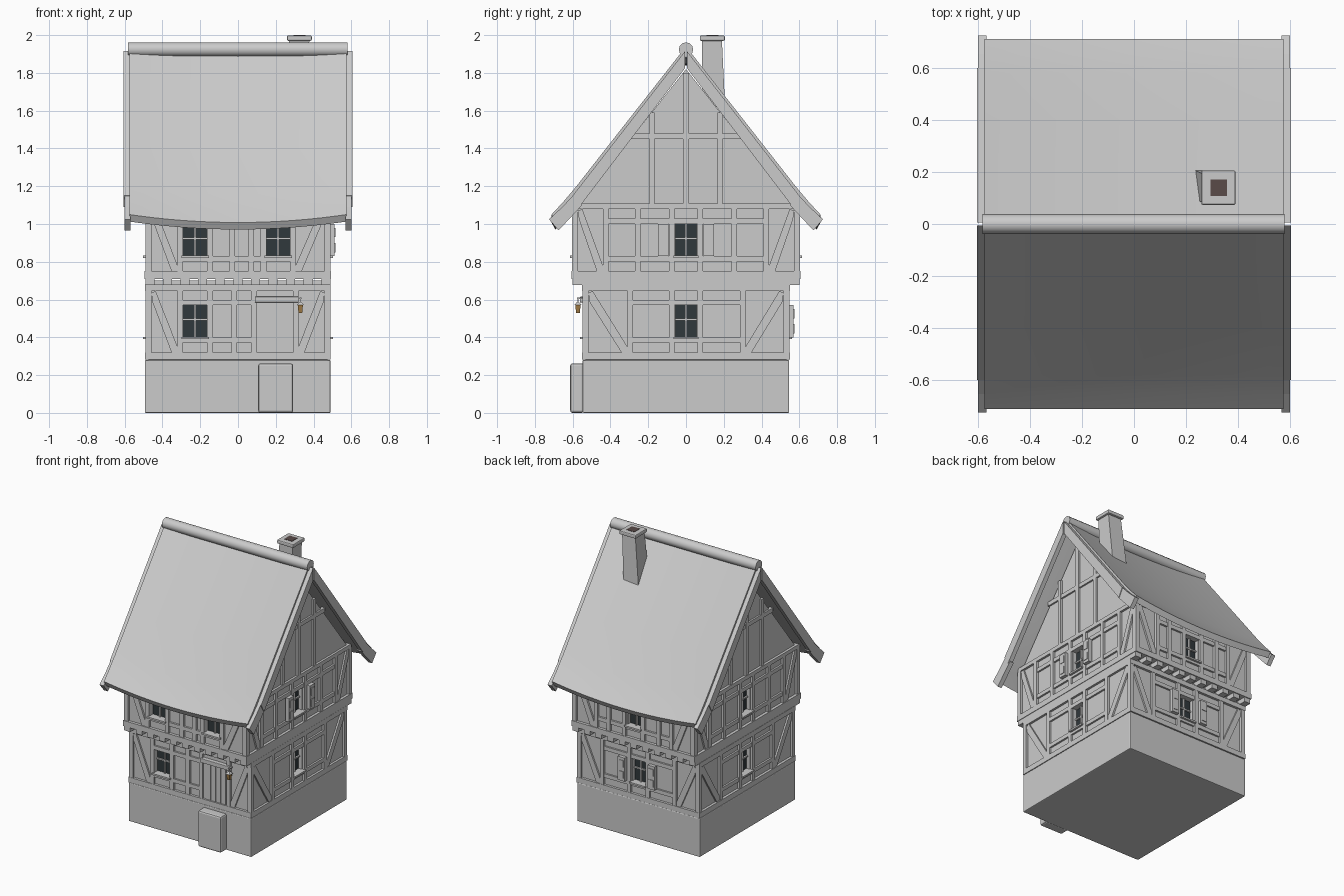
import bpy, bmesh, math
from mathutils import Vector

if "Cube" in bpy.data.objects:
    bpy.data.objects.remove(bpy.data.objects["Cube"])


def make(name, bm, color=None, smooth=False, bevel=0):
    bmesh.ops.recalc_face_normals(bm, faces=bm.faces)
    me = bpy.data.meshes.new(name)
    bm.to_mesh(me)
    bm.free()
    ob = bpy.data.objects.new(name, me)
    bpy.context.collection.objects.link(ob)
    if color:
        mat = bpy.data.materials.new(name)
        mat.diffuse_color = (*color, 1)
        mat.use_nodes = True
        mat.node_tree.nodes["Principled BSDF"].inputs["Base Color"].default_value = mat.diffuse_color
        me.materials.append(mat)
    if smooth:
        for p in me.polygons:
            p.use_smooth = True
        me.set_sharp_from_angle(angle=math.radians(35))
    if bevel:
        m = ob.modifiers.new("bevel", 'BEVEL')
        m.width, m.segments = bevel, 2
    return ob


def skin(bm, rings):
    """Closed rings of points, joined in order and capped."""
    vs = [[bm.verts.new(p) for p in r] for r in rings]
    n = len(vs[0])
    for a, b in zip(vs, vs[1:]):
        for i in range(n):
            bm.faces.new((a[i], a[(i + 1) % n], b[(i + 1) % n], b[i]))
    bm.faces.new(vs[0])
    bm.faces.new(vs[-1])


# wall coordinates: u along the wall, d outwards, z up
SIDES = {'front': lambda u, d, z: (u, -d, z), 'back': lambda u, d, z: (-u, d, z),
         'right': lambda u, d, z: (d, u, z), 'left': lambda u, d, z: (-d, -u, z)}


def prism(bm, side, pts, d0, d1):
    f = SIDES[side]
    skin(bm, [[f(u, d, z) for u, z in pts] for d in (d0, d1)])


def rect(bm, side, u0, u1, z0, z1, d0, d1):
    prism(bm, side, [(u0, z0), (u1, z0), (u1, z1), (u0, z1)], d0, d1)


def box(bm, x0, x1, y0, y1, z0, z1):
    rect(bm, 'back', -x1, -x0, z0, z1, y0, y1)


# stone base and doorstep
bm = bmesh.new()
box(bm, -.493, .49, -.548, .546, 0, .28)
make("stone_base", bm, bevel=.006)
bm = bmesh.new()
box(bm, .107, .292, -.613, -.54, 0, .262)
make("door_step", bm, bevel=.012)

# plaster walls with the gables
bm = bmesh.new()
box(bm, -.474, .474, -.532, .532, .27, .7)
ground = make("ground_walls", bm)
bm = bmesh.new()
prism(bm, 'right', [(-.586, .73), (.586, .73), (.586, 1.08), (0, 1.82), (-.586, 1.08)], -.474, .474)
upper = make("upper_walls", bm)

# full-width beams: sill, top plate, jetty sill, gable tie
bm = bmesh.new()
box(bm, -.493, .49, -.55, .55, .282, .32)
box(bm, -.493, .49, -.55, .55, .645, .68)
box(bm, -.495, .493, -.607, .607, .71, .75)
box(bm, -.492, .49, -.6, .6, 1.08, 1.108)
make("ring_beams", bm)

# joist ends under the jetty
bm = bmesh.new()
for i in range(11):
    x = -.467 + i * .0932
    box(bm, x - .024, x + .024, -.6, .6, .677, .712)
make("jetty_joists", bm)

# timber frame and windows
frame, glass, bars, cut, shut = [bmesh.new() for _ in range(5)]
GZ, UZ = (.32, .645, .4, .57), (.75, 1.08, .83, 1.0)


def wall(side, zs, h, d, posts, windows, shutters=False, skip=()):
    z0, z1, w0, w1 = zs
    for u in posts:
        rect(frame, side, u - .015, u + .015, z0, z1, d - .03, d)
    for a, b in zip(posts, posts[1:]):          # rails
        if (a, b) in skip:
            continue
        for r0, r1 in ((w0 - .028, w0), (w1, w1 + .028)):
            rect(frame, side, a + .015, b - .015, r0, r1, d - .028, d - .003)
    for s, p in ((-1, posts[0]), (1, posts[-1])):   # corner posts and braces
        if side in ('front', 'back'):
            rect(frame, side, min(s * h, s * (h - .032)), max(s * h, s * (h - .032)), z0, z1, d - .032, d)
        top, bot = s * (h - .032), p + s * .015
        prism(frame, side, [(top, z1 - .01), (top - s * .004, z1 - .055), (bot + s * .032, z0), (bot, z0),
                            (bot, z0 + .03), (top - s * .022, z1)], d - .028, d - .004)
    for u, hw in windows:
        wd = d - .017
        rect(cut, side, u - hw, u + hw, w0, w1, wd - .035, d + .05)
        rect(glass, side, u - hw, u + hw, w0, w1, wd - .04, wd - .028)
        rect(bars, side, u - .005, u + .005, w0, w1, wd - .03, wd - .015)
        zm = w0 + .55 * (w1 - w0)
        rect(bars, side, u - hw, u + hw, zm - .005, zm + .005, wd - .03, wd - .016)
        rect(bars, side, u - hw - .01, u + hw + .01, w0 - .01, w0 + .002, wd - .028, d + .012)
        if shutters:
            for s in (-1, 1):
                c = u + s * (hw + .065)
                rect(shut, side, c - .028, c + .028, w0, w1, d - .005, d + .022)
                for k in (0, 1):
                    zc = w0 + .02 + k * .08
                    rect(shut, side, c - .018, c + .018, zc, zc + .05, d + .02, d + .026)


CW = [(0, .055)]
wall('front', GZ, .49, .548, (-.305, -.148, -.02, .085, .305), [(-.227, .063)], skip=((.085, .305),))
wall('front', UZ, .49, .603, (-.305, -.148, -.03, .07, .135, .29), [(-.227, .063), (.212, .063)])
wall('back', GZ, .49, .548, (-.29, -.075, .075, .29), CW, True)
wall('back', UZ, .49, .603, (-.3, -.2, -.075, .075, .2, .3), CW)
for side in ('right', 'left'):
    wall(side, GZ, .548, .49, (-.295, -.075, .075, .3), CW)
    wall(side, UZ, .603, .49, (-.425, -.255, -.075, .075, .255, .425), CW, side == 'right')
    # gable framing
    rect(frame, side, -.016, .016, 1.1, 1.8, .46, .49)
    rect(frame, side, -.3, .3, 1.45, 1.48, .46, .486)
    for s in (-1, 1):
        rect(frame, side, s * .18 - .014, s * .18 + .014, 1.1, 1.59, .46, .488)
make("timber_frame", frame)
make("window_glass", glass, (.03, .04, .045))
make("window_bars", bars)
make("shutters", shut)
cutter = make("window_cutter", cut)
cutter.hide_render = True
cutter.hide_viewport = True
for ob in (ground, upper):
    m = ob.modifiers.new("openings", 'BOOLEAN')
    m.object, m.operation, m.solver = cutter, 'DIFFERENCE', 'EXACT'

# door with lintel
bm = bmesh.new()
rect(bm, 'front', .1, .29, .3, .59, .52, .536)
for i in range(4):
    rect(bm, 'front', .122 + i * .04, .16 + i * .04, .32, .585, .53, .54)
make("door", bm)
bm = bmesh.new()
rect(bm, 'front', .09, .32, .585, .615, .53, .562)
make("door_lintel", bm, bevel=.003)

# sagging roof
half = [(0, 1.94), (.2, 1.685), (.4, 1.43), (.58, 1.2), (.65, 1.117), (.712, 1.05)]
outer = [(-y, z) for y, z in half[:0:-1]] + half
inner = [(y * .972, z - (.055 if abs(y) < .6 else .037)) for y, z in outer[::-1]]
bm = bmesh.new()
rings = []
for i in range(17):
    x = -.575 + 1.15 * i / 16
    sag = .042 * (1 - (x / .575) ** 2)
    rings.append([(x, y, z - sag) for y, z in outer + inner])
skin(bm, rings)
make("roof", bm, smooth=True)

# barge boards on both gables
bm = bmesh.new()
for side in ('right', 'left'):
    for s in (-1, 1):
        up = [(.005, 1.915), (.6, 1.15), (.565, 1.09), (.005, 1.825)]
        low = [(.585, 1.165), (.655, 1.09), (.725, 1.025), (.675, .966), (.61, 1.035), (.55, 1.1)]
        prism(bm, side, [(s * y, z) for y, z in up], .573, .605)
        prism(bm, side, [(s * y, z) for y, z in low], .568, .6)
make("barge_boards", bm)

# ridge log
bm = bmesh.new()
skin(bm, [[(x, .038 * math.cos(a), 1.924 + .038 * math.sin(a))
           for a in (math.tau * k / 12 for k in range(12))] for x in (-.583, .58)])
make("ridge_log", bm, smooth=True)


def square(cx, cy, hx, hy, z):
    return [(cx + a * hx, cy + b * hy, z) for a, b in ((-1, -1), (1, -1), (1, 1), (-1, 1))]


# chimney leaning a little, with a cap and a dark flue
bm = bmesh.new()
skin(bm, [square(.295, .145, .06, .062, 1.62), square(.325, .138, .053, .052, 1.975)])
make("chimney_shaft", bm)
bm = bmesh.new()
box(bm, .259, .391, .073, .206, 1.97, 1.998)
make("chimney_cap", bm, bevel=.007)
bm = bmesh.new()
box(bm, .294, .357, .108, .171, 1.98, 2.0)
make("chimney_flue", bm, (.1, .07, .065))

# lantern beside the door
bm = bmesh.new()
box(bm, .325, .335, -.578, -.54, .603, .611)
box(bm, .328, .332, -.574, -.57, .58, .605)
skin(bm, [square(.33, -.572, .018, .018, .572), square(.33, -.572, .005, .005, .588)])
make("lantern_bracket", bm)
bm = bmesh.new()
skin(bm, [square(.33, -.572, .01, .01, .53), square(.33, -.572, .014, .014, .572)])
make("lantern", bm, (.35, .2, .06))
